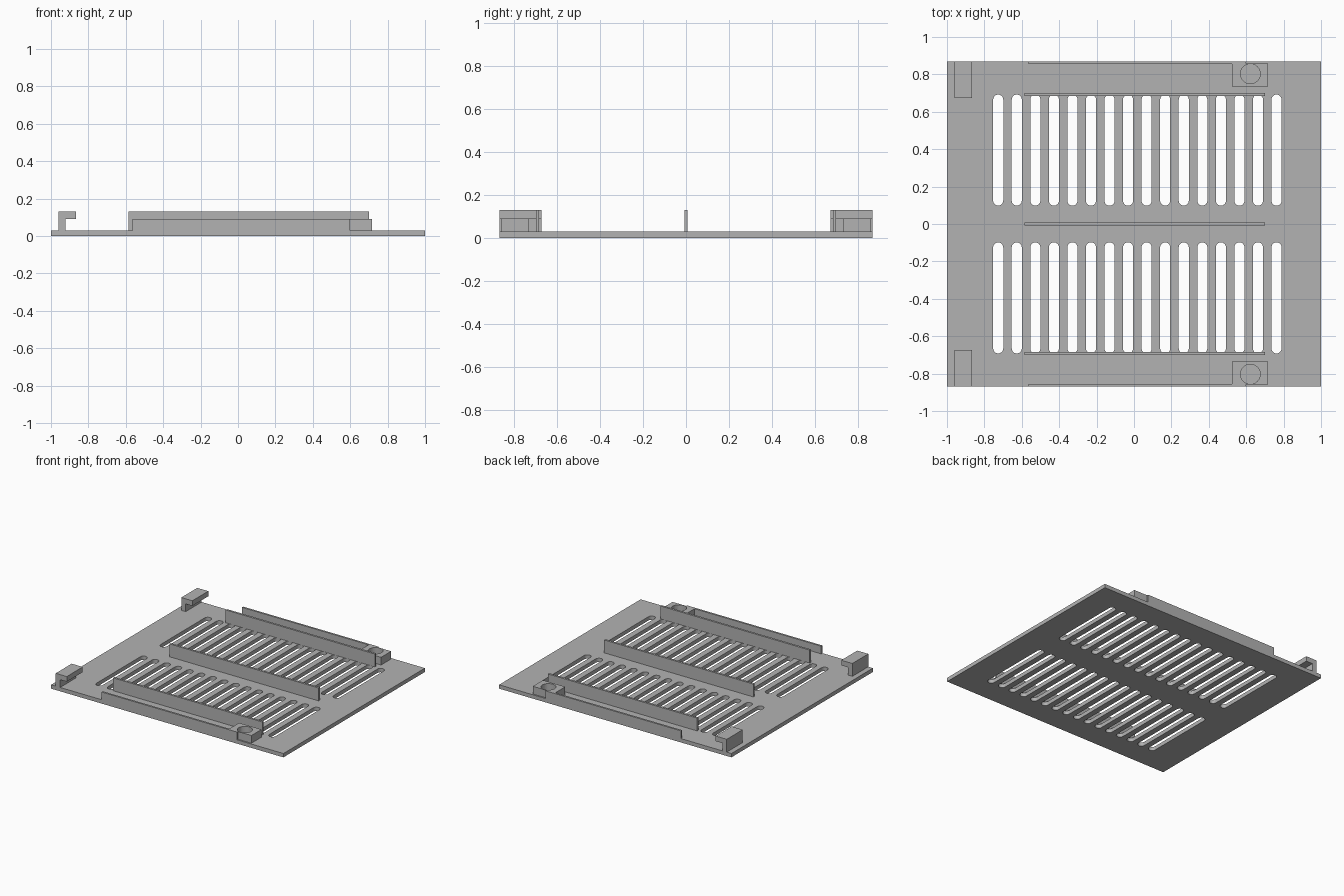
import bpy
import bmesh
from math import cos, sin, pi

if "Cube" in bpy.data.objects:
    bpy.data.objects.remove(bpy.data.objects["Cube"])

GREY = (0.45, 0.45, 0.45, 1)
mat = bpy.data.materials.new("plain grey")
mat.use_nodes = True
mat.diffuse_color = GREY
mat.node_tree.nodes["Principled BSDF"].inputs["Base Color"].default_value = GREY

BASE = 0.03      # plate thickness
LOW = 0.09       # height of edge lips and bosses
HIGH = 0.13      # height of ribs and hooks
HALF_Y = 0.87


def prism(bm, outline, vec):
    """Extrude a closed 3D outline along a vector."""
    face = bm.faces.new([bm.verts.new(p) for p in outline])
    res = bmesh.ops.extrude_face_region(bm, geom=[face], use_keep_orig=True)
    verts = [v for v in res["geom"] if isinstance(v, bmesh.types.BMVert)]
    bmesh.ops.translate(bm, verts=verts, vec=vec)


def finish(bm, name):
    bmesh.ops.recalc_face_normals(bm, faces=bm.faces[:])
    mesh = bpy.data.meshes.new(name)
    bm.to_mesh(mesh)
    bm.free()
    mesh.materials.append(mat)
    obj = bpy.data.objects.new(name, mesh)
    bpy.context.collection.objects.link(obj)
    return obj


def solid(name, outline, vec):
    bm = bmesh.new()
    prism(bm, outline, vec)
    return finish(bm, name)


def box(name, x0, x1, y0, y1, z0, z1):
    rect = [(x0, y0, z0), (x1, y0, z0), (x1, y1, z0), (x0, y1, z0)]
    return solid(name, rect, (0, 0, z1 - z0))


def stadium(x, y0, y1, r, z, steps=12):
    """Round-ended slot outline; y0 and y1 are the arc centres."""
    pts = [(x + r * cos(pi * i / steps), y1 + r * sin(pi * i / steps), z)
           for i in range(steps + 1)]
    return pts + [(x - r * cos(pi * i / steps), y0 - r * sin(pi * i / steps), z)
                  for i in range(steps + 1)]


def cut(obj, cutter):
    mod = obj.modifiers.new("cut", "BOOLEAN")
    mod.object = cutter
    mod.operation = "DIFFERENCE"
    mod.solver = "EXACT"
    bpy.context.view_layer.objects.active = obj
    bpy.ops.object.modifier_apply(modifier=mod.name)
    bpy.data.objects.remove(cutter)


# Vent plate with two rows of slots
plate = box("vent_plate", -1, 1, -HALF_Y, HALF_Y, 0, BASE)
bm = bmesh.new()
radius = 0.027
for i in range(16):
    x = -0.726 + i * 0.0992
    for lo, hi in ((0.098, 0.692), (-0.692, -0.098)):
        prism(bm, stadium(x, lo + radius, hi - radius, radius, -0.05), (0, 0, 0.2))
slots = finish(bm, "slot_cutter")
slots.hide_render = True
cut(plate, slots)

# Long stiffening ribs
for name, y in (("front_rib", -0.692), ("middle_rib", 0), ("back_rib", 0.692)):
    box(name, -0.585, 0.70, y - 0.008, y + 0.008, BASE, HIGH)

for side, s in (("front", -1), ("back", 1)):
    # Low lip along the plate edge
    box(side + "_edge_lip", -0.565, 0.60, s * 0.855, s * HALF_Y, BASE, LOW)

    # Screw boss with a round socket
    boss = box(side + "_boss", 0.525, 0.717, s * 0.735, s * 0.859, BASE, LOW)
    circle = [(0.622 + 0.053 * cos(2 * pi * i / 32),
               s * 0.803 + 0.053 * sin(2 * pi * i / 32), 0) for i in range(32)]
    socket = solid("socket_cutter", circle, (0, 0, 0.2))
    socket.hide_render = True
    cut(boss, socket)

    # Hook: upright post with an overhanging top
    profile = [(-0.96, BASE), (-0.922, BASE), (-0.922, LOW),
               (-0.865, LOW), (-0.865, HIGH), (-0.96, HIGH)]
    solid(side + "_hook", [(x, s * 0.674, z) for x, z in profile],
          (0, s * (HALF_Y - 0.674), 0))
